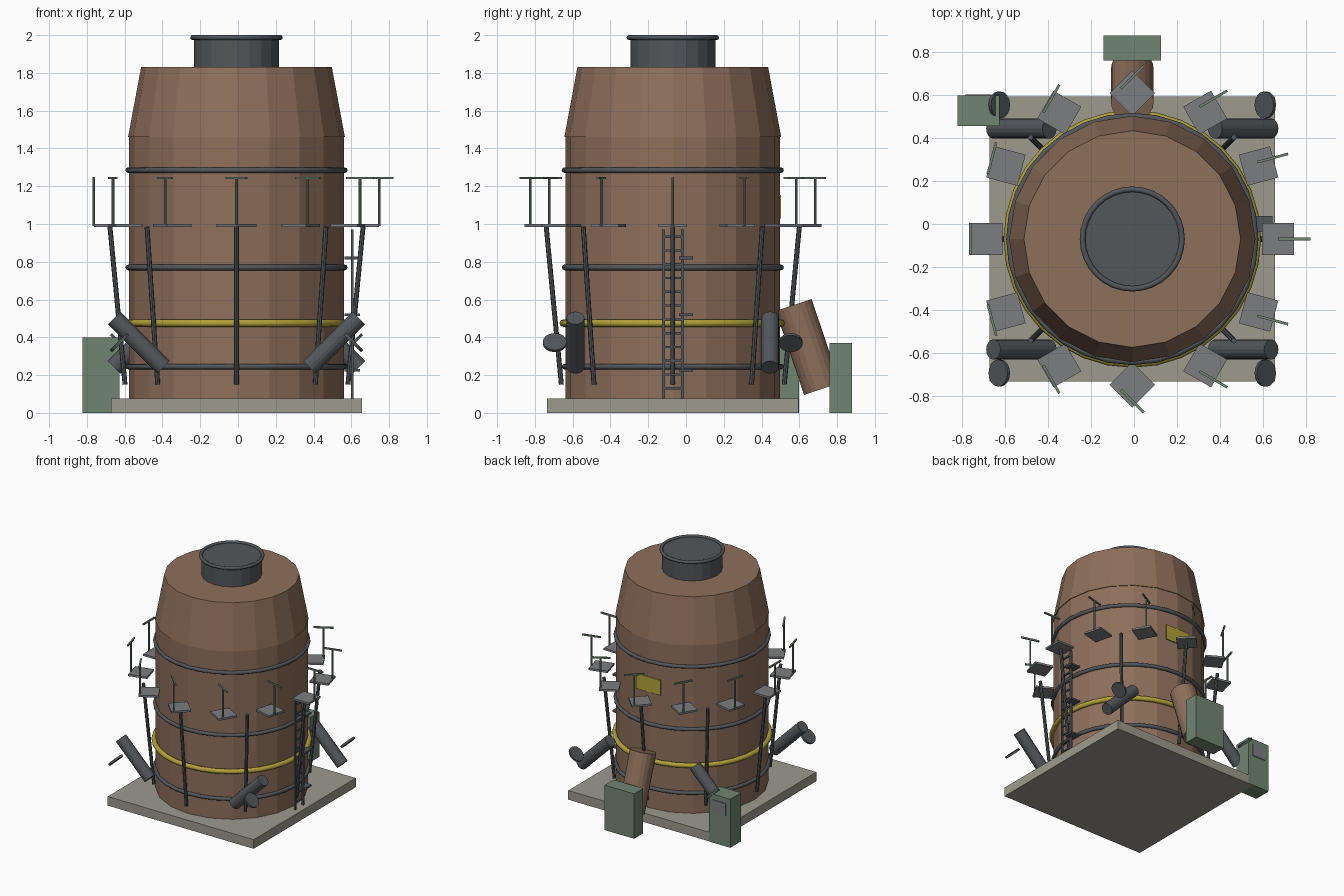
import bpy
from math import radians, cos, sin, pi
from mathutils import Vector

cube = bpy.data.objects.get("Cube")
if cube:
    bpy.data.objects.remove(cube, do_unlink=True)

CX, CY = -0.008, -0.07  # tank axis


def material(name, rgb):
    m = bpy.data.materials.new(name)
    m.use_nodes = True
    m.diffuse_color = (*rgb, 1)
    m.node_tree.nodes["Principled BSDF"].inputs["Base Color"].default_value = (*rgb, 1)
    return m


RUST = material("rust brown", (0.27, 0.16, 0.105))
CONCRETE = material("concrete", (0.34, 0.32, 0.27))
STEEL = material("dark steel", (0.085, 0.095, 0.105))
GREY = material("grate grey", (0.20, 0.205, 0.215))
YELLOW = material("warning yellow", (0.45, 0.36, 0.04))
GREEN = material("cabinet green", (0.165, 0.235, 0.165))


def finish(name, mat):
    ob = bpy.context.object
    ob.name = name
    ob.data.materials.append(mat)
    return ob


def box(name, loc, size, mat, turn=0):
    bpy.ops.mesh.primitive_cube_add(size=1, location=loc, rotation=(0, 0, turn))
    ob = finish(name, mat)
    ob.scale = size
    return ob


def frustum(name, r1, r2, z1, z2, mat, sides=20):
    bpy.ops.mesh.primitive_cone_add(vertices=sides, radius1=r1, radius2=r2, depth=z2 - z1,
                                    location=(CX, CY, (z1 + z2) / 2))
    return finish(name, mat)


def rod(name, a, b, r, mat, sides=16):
    a, b = Vector(a), Vector(b)
    d = b - a
    bpy.ops.mesh.primitive_cylinder_add(vertices=sides, radius=r, depth=d.length,
                                        location=(a + b) / 2)
    ob = finish(name, mat)
    ob.rotation_euler = d.to_track_quat("Z", "Y").to_euler()
    return ob


def ring(name, r, tube, z, mat):
    bpy.ops.mesh.primitive_torus_add(major_radius=r, minor_radius=tube, major_segments=32,
                                     minor_segments=8, location=(CX, CY, z))
    ob = finish(name, mat)
    bpy.ops.object.shade_smooth_by_angle(angle=radians(50))
    return ob


def around(angle, r, z):
    return Vector((CX + r * cos(angle), CY + r * sin(angle), z))


# Foundation and vessel
box("foundation_slab", (CX, CY, 0.0375), (1.33, 1.33, 0.075), CONCRETE)
frustum("tank_body", 0.568, 0.568, 0.07, 1.46, RUST)
frustum("tank_shoulder", 0.574, 0.505, 1.46, 1.83, RUST)
frustum("top_neck", 0.225, 0.225, 1.82, 1.985, STEEL)
ring("neck_lip", 0.232, 0.013, 1.987, STEEL)

# Hoops
for z in (0.245, 0.77, 1.285):
    ring("steel_hoop", 0.573, 0.015, z, STEEL)
ring("yellow_hoop", 0.58, 0.02, 0.475, YELLOW)

# Small platforms with a post and handrail
for i in range(12):
    a = i * pi / 6
    box("platform", around(a, 0.68, 0.992), (0.15, 0.15, 0.016), GREY, a / 2)
    rod("rail_post", around(a, 0.755, 0.99), around(a, 0.755, 1.245), 0.007, GREEN, 8)
    box("handrail", around(a, 0.755, 1.243), (0.15, 0.012, 0.012), GREEN, a / 2)

# Leaning support legs
for i in range(8):
    a = i * pi / 4
    rod("support_leg", around(a, 0.59, 0.15), around(a, 0.67, 0.985), 0.013, STEEL, 8)

# Tilted pipes with hand wheels at the corners
for sx in (-1, 1):
    for sy in (-1, 1):
        axis = Vector((-sx * sy, 0, 1)).normalized()
        mid = Vector((CX + sx * 0.517, CY + sy * 0.515, 0.372))
        rod("corner_pipe", mid - axis * 0.185, mid + axis * 0.185, 0.047, STEEL)
        hub = Vector((CX + sx * 0.62, CY + sy * 0.625, 0.372))
        rod("hand_wheel", hub - axis * 0.008, hub + axis * 0.008, 0.063, STEEL)

# Ladder
LX = 0.605
for y in (-0.12, -0.018):
    box("ladder_rail", (LX, y, 0.52), (0.015, 0.015, 0.90), STEEL)
for i in range(12):
    box("ladder_rung", (LX, -0.069, 0.13 + i * 0.073), (0.012, 0.11, 0.012), STEEL)
for z in (0.225, 0.52, 0.82):
    box("ladder_bracket", (0.605, 0.0, z), (0.08, 0.075, 0.014), STEEL)

# Rear duct, cabinets and sign
rod("rear_duct", (CX, 0.57, 0.571), (CX, 0.72, 0.127), 0.1, RUST, 20)
box("rear_cabinet", (CX, 0.82, 0.185), (0.27, 0.118, 0.37), GREEN)
box("side_cabinet", (-0.725, 0.527, 0.2), (0.195, 0.142, 0.4), GREEN)
box("cabinet_panel", (-0.725, 0.6, 0.305), (0.12, 0.009, 0.1), GREY)
box("warning_sign", (CX, 0.499, 1.092), (0.22, 0.009, 0.125), YELLOW)
